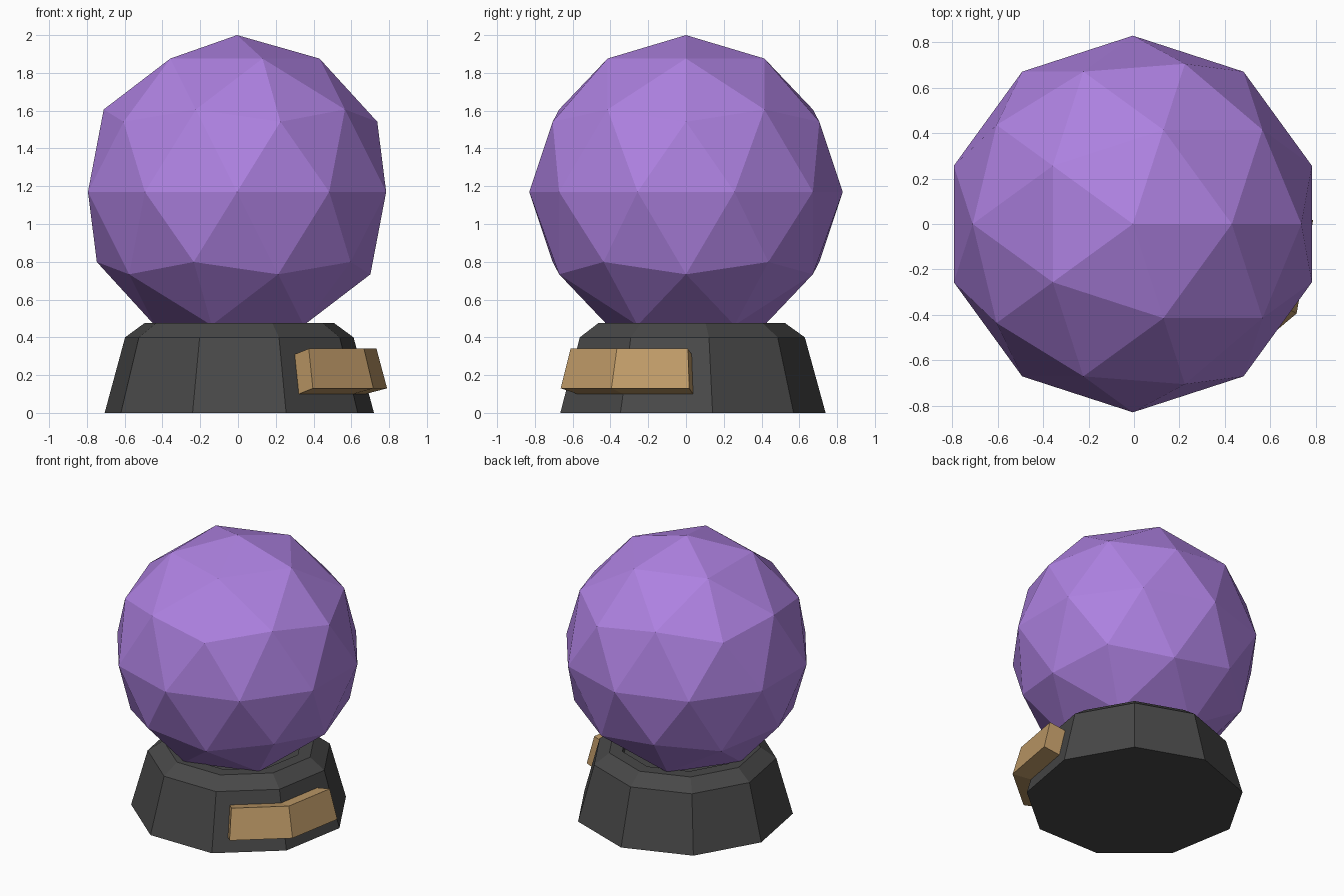
import bpy, bmesh
from math import sin, cos, radians

if "Cube" in bpy.data.objects:
    bpy.data.objects.remove(bpy.data.objects["Cube"])

CX, CY = 0.007, 0.015   # axis of the base


def material(name, color):
    m = bpy.data.materials.new(name)
    m.diffuse_color = (*color, 1)
    m.use_nodes = True
    m.node_tree.nodes["Principled BSDF"].inputs["Base Color"].default_value = m.diffuse_color
    return m


def loft(name, sections, mat, closed):
    """Skin a list of equal-length point loops; cap both ends if loops are closed sections."""
    bm = bmesh.new()
    loops = [[bm.verts.new(p) for p in s] for s in sections]
    n = len(loops[0])
    for a, b in zip(loops, loops[1:]):
        for i in range(n):
            j = (i + 1) % n
            bm.faces.new((a[i], a[j], b[j], b[i]))
    if closed:
        bm.faces.new(loops[0])
        bm.faces.new(loops[-1])
    bmesh.ops.recalc_face_normals(bm, faces=bm.faces)
    me = bpy.data.meshes.new(name)
    bm.to_mesh(me)
    bm.free()
    ob = bpy.data.objects.new(name, me)
    bpy.context.collection.objects.link(ob)
    me.materials.append(mat)
    return ob


purple = material("purple", (0.42, 0.22, 0.75))
dark = material("dark_grey", (0.065, 0.065, 0.065))
gold = material("gold", (0.53, 0.33, 0.14))

# Faceted globe
bpy.ops.mesh.primitive_ico_sphere_add(subdivisions=2, radius=0.83, location=(-0.005, 0, 1.17))
globe = bpy.context.object
globe.name = "globe"
globe.data.materials.append(purple)

# Nine-sided base with chamfered rim and a shallow seat for the globe
profile = [(0.724, 0), (0.614, 0.4), (0.51, 0.475), (0.42, 0.475), (0.42, 0.40)]
rings = [[(CX + r * cos(radians(90 + 40 * k)), CY + r * sin(radians(90 + 40 * k)), z)
          for k in range(9)] for r, z in profile]
loft("base", rings, dark, True)


# Name plate wrapped around one corner of the base
def on_face(angle, apothem, along, z):
    a = radians(angle)
    return (CX + apothem * cos(a) - along * sin(a), CY + apothem * sin(a) + along * cos(a), z)


# (distance from axis, height, half length)
plate = [(0.654, 0.10, 0.138), (0.77, 0.13, 0.138), (0.716, 0.34, 0.121), (0.60, 0.31, 0.121)]
left = [on_face(310, d, -w, z) for d, z, w in plate]
bend = [on_face(330, d / cos(radians(20)), 0, z) for d, z, w in plate]
right = [on_face(350, d, w, z) for d, z, w in plate]
loft("plate", [left, bend, right], gold, True)
